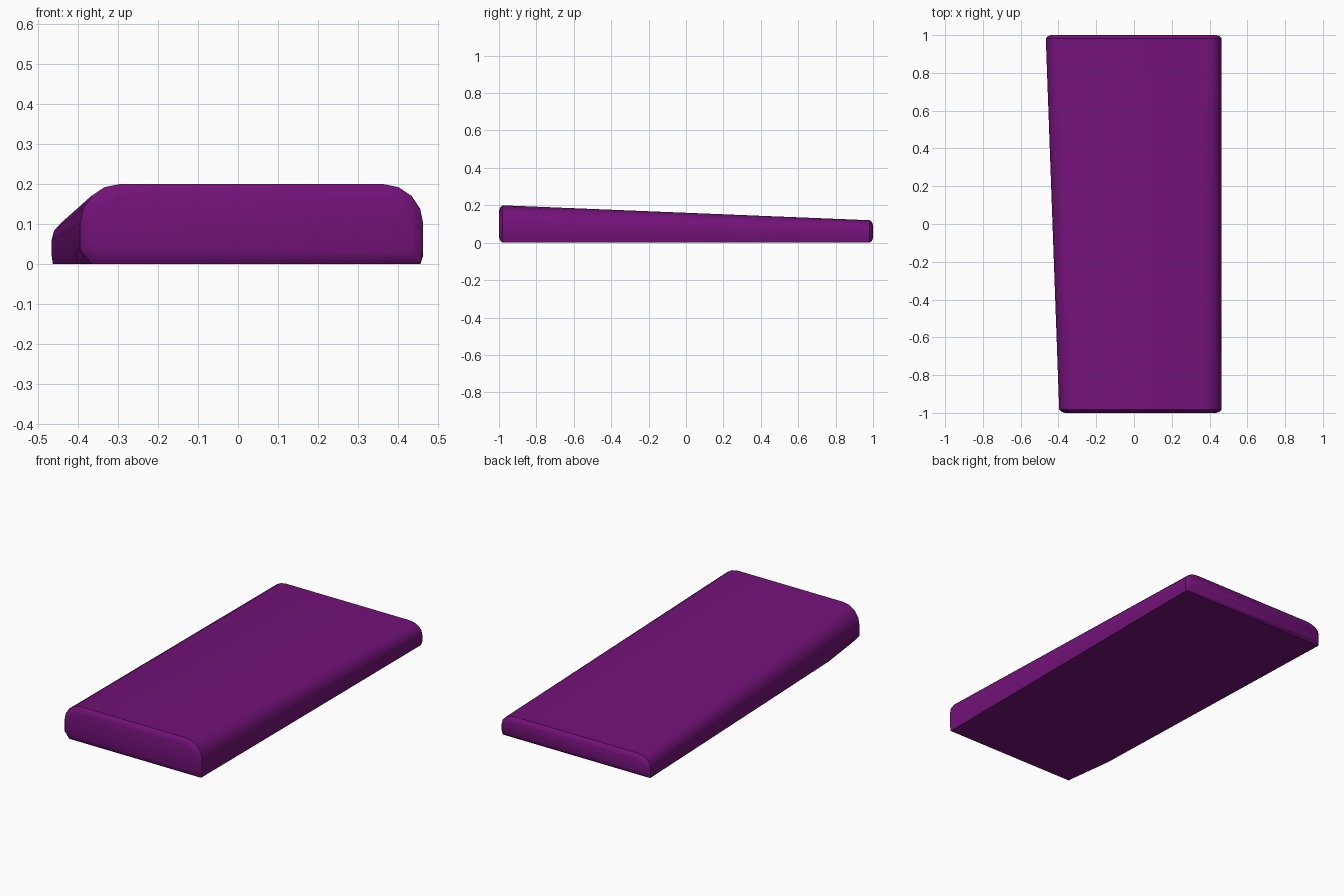
import bpy, bmesh, math

if "Cube" in bpy.data.objects:
    bpy.data.objects.remove(bpy.data.objects["Cube"])


def section(y, left_cut, inset=0.0):
    """Cross-section ring of the slab, seen from the front."""
    t = (max(-0.985, min(0.985, y)) + 0.985) / 1.97
    xl, xr = -0.396 - 0.071 * t, 0.464
    h = 0.2 - 0.08 * t
    rx, rz = 0.1 - 0.02 * t, h * 0.5
    arc = [math.radians(a) for a in (0, 22.5, 45, 67.5, 90)]
    pts = [(xl + left_cut, 0), (xl, 0.18 * h)]
    pts += [(xl + rx * (1 - math.cos(a)), h - rz + rz * math.sin(a)) for a in arc]
    pts += [(xr - rx * (1 - math.cos(a)), h - rz + rz * math.sin(a)) for a in reversed(arc)]
    pts += [(xr, 0.18 * h), (xr - 0.007, 0)]
    # shrink towards the middle for the rounded end caps
    cx, cz = (xl + xr) / 2, h / 2
    sx = 1 - inset / ((xr - xl) / 2)
    sz = 1 - inset / cz
    return [(cx + (x - cx) * sx, y, cz + (z - cz) * sz) for x, z in pts]


# Tapered slab: rings lofted from front to back
rings = [section(-1.0, 0.03, 0.03), section(-0.994, 0.03, 0.012),
         section(-0.982, 0.03), section(-0.7, 0.004),
         section(0.982, 0.003), section(0.994, 0.003, 0.01),
         section(1.0, 0.003, 0.026)]
bm = bmesh.new()
loops = [[bm.verts.new(p) for p in ring] for ring in rings]
n = len(loops[0])
for a, b in zip(loops, loops[1:]):
    for i in range(n):
        j = (i + 1) % n
        bm.faces.new((a[i], a[j], b[j], b[i]))
bm.faces.new(loops[0])
bm.faces.new(loops[-1])
bmesh.ops.recalc_face_normals(bm, faces=bm.faces)
mesh = bpy.data.meshes.new("wedge_slab")
bm.to_mesh(mesh)
bm.free()
slab = bpy.data.objects.new("wedge_slab", mesh)
bpy.context.collection.objects.link(slab)

# Purple material
mat = bpy.data.materials.new("purple")
mat.diffuse_color = (0.17, 0.006, 0.19, 1)
mat.use_nodes = True
mat.node_tree.nodes["Principled BSDF"].inputs["Base Color"].default_value = mat.diffuse_color
mesh.materials.append(mat)

bpy.context.view_layer.objects.active = slab
slab.select_set(True)
bpy.ops.object.shade_smooth_by_angle(angle=math.radians(35))
